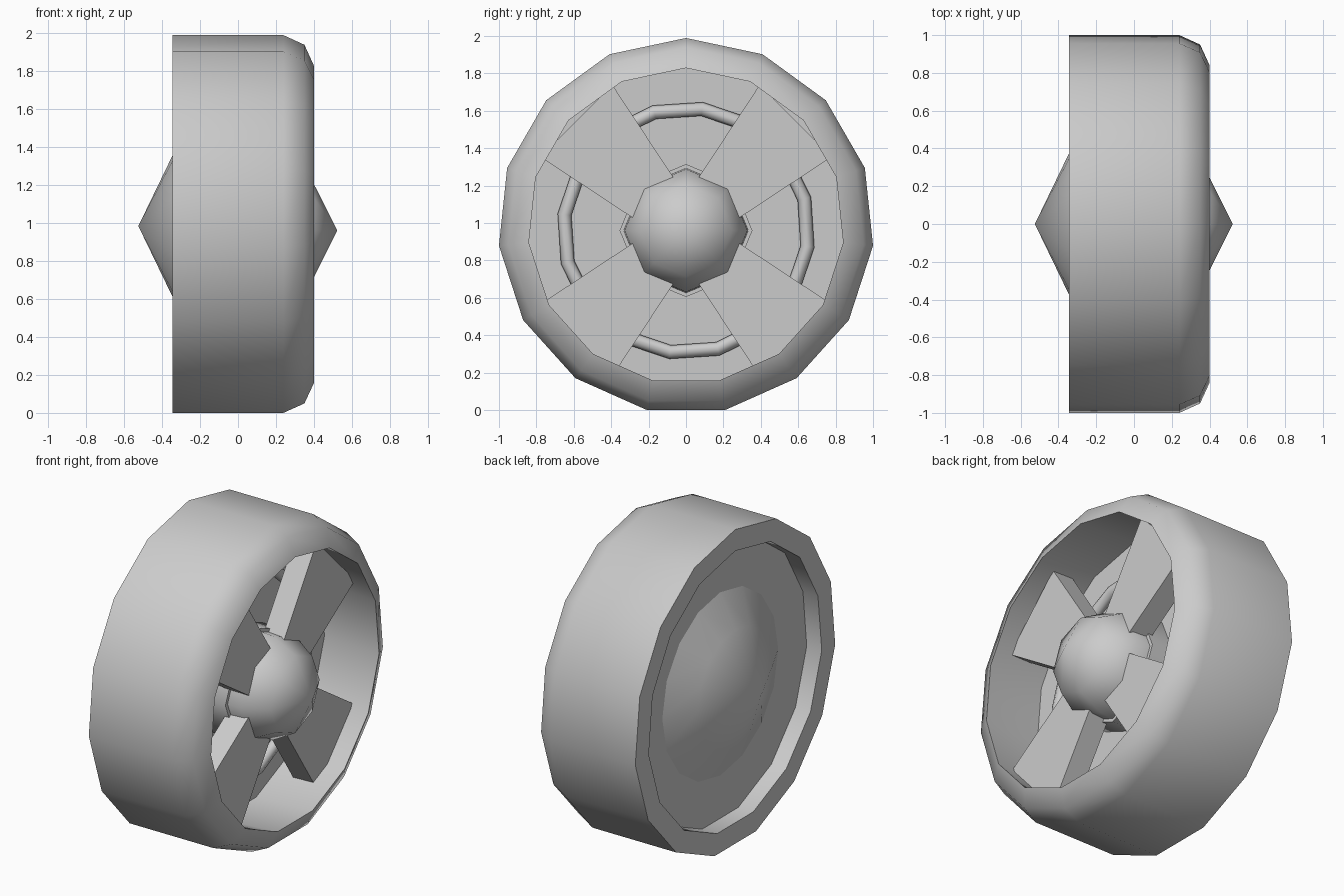
import bpy, bmesh
from math import sin, cos, tan, radians, tau

if "Cube" in bpy.data.objects:
    bpy.data.objects.remove(bpy.data.objects["Cube"])

WHEEL_Z = 0.984   # axle height of the tyre
HUB_Z = 0.96      # axle height of the hub and spokes


def finish(name, bm, angle=None):
    bmesh.ops.recalc_face_normals(bm, faces=bm.faces)
    mesh = bpy.data.meshes.new(name)
    bm.to_mesh(mesh)
    bm.free()
    obj = bpy.data.objects.new(name, mesh)
    bpy.context.collection.objects.link(obj)
    if angle:
        bpy.ops.object.select_all(action='DESELECT')
        obj.select_set(True)
        bpy.context.view_layer.objects.active = obj
        bpy.ops.object.shade_smooth_by_angle(angle=radians(angle))
    return obj


def lathe(name, profile, sides, z, angle, closed=False, turn=0.0):
    """Spin a profile of (x, radius) points about the x direction."""
    bm = bmesh.new()
    rings = []
    for x, r in profile:
        if r == 0:
            rings.append([bm.verts.new((x, 0, z))] * sides)
        else:
            rings.append([bm.verts.new((x, r * sin(tau * i / sides + turn),
                                        z + r * cos(tau * i / sides + turn)))
                          for i in range(sides)])
    pairs = list(zip(rings, rings[1:]))
    if closed:
        pairs.append((rings[-1], rings[0]))
    for a, b in pairs:
        for i in range(sides):
            j = (i + 1) % sides
            bm.faces.new(list(dict.fromkeys((a[i], a[j], b[j], b[i]))))
    return finish(name, bm, angle)


# Tyre with rounded front shoulder
lathe("tyre", [(-0.345, 1.0055), (0.24, 1.0055), (0.35, 0.955), (0.40, 0.845),
               (0.0, 0.87), (-0.345, 0.87)], 15, WHEEL_Z, 45, closed=True)

# Recessed wheel disc and the pointed cap on its back
lathe("wheel_disc", [(-0.24, 0), (-0.24, 0.88), (0.0, 0.88), (0.0, 0)],
      15, WHEEL_Z, 30)
lathe("back_cap", [(-0.525, 0), (-0.345, 0.372), (-0.235, 0.59), (-0.2, 0)],
      16, WHEEL_Z, 45)

# Ring lying on the disc behind the spokes
tube = [(0.02 + 0.037 * cos(tau * k / 8), 0.655 + 0.037 * sin(tau * k / 8))
        for k in range(8)]
lathe("disc_ring", tube, 16, HUB_Z, 50, closed=True, turn=radians(7.5))

# Hub barrel and domed hub cap
lathe("hub_barrel", [(-0.05, 0), (-0.05, 0.355), (0.16, 0.355), (0.16, 0)],
      8, HUB_Z, 50)
lathe("hub_cap", [(0.523, 0), (0.40, 0.245), (0.25, 0.328), (0.13, 0.335),
                  (0.13, 0)], 8, HUB_Z, 50)


# Four spokes that widen towards the rim
def spoke(name, a):
    bm = bmesh.new()
    d0, d1 = 0.15, 0.83
    w0, w1 = 0.133, 0.133 + (d1 - d0) * tan(radians(11.6))
    outline = [(d0, -w0), (d1, -w1), (d1, w1), (d0, w0)]
    layers = [[bm.verts.new((x, d * cos(a) - w * sin(a),
                             HUB_Z + d * sin(a) + w * cos(a)))
               for d, w in outline] for x in (0.13, 0.275)]
    back, front = layers
    bm.faces.new(back)
    bm.faces.new(front)
    for i in range(4):
        j = (i + 1) % 4
        bm.faces.new((back[i], back[j], front[j], front[i]))
    finish(name, bm)


for n in range(4):
    spoke(f"spoke_{n + 1}", radians(45 + 90 * n))
